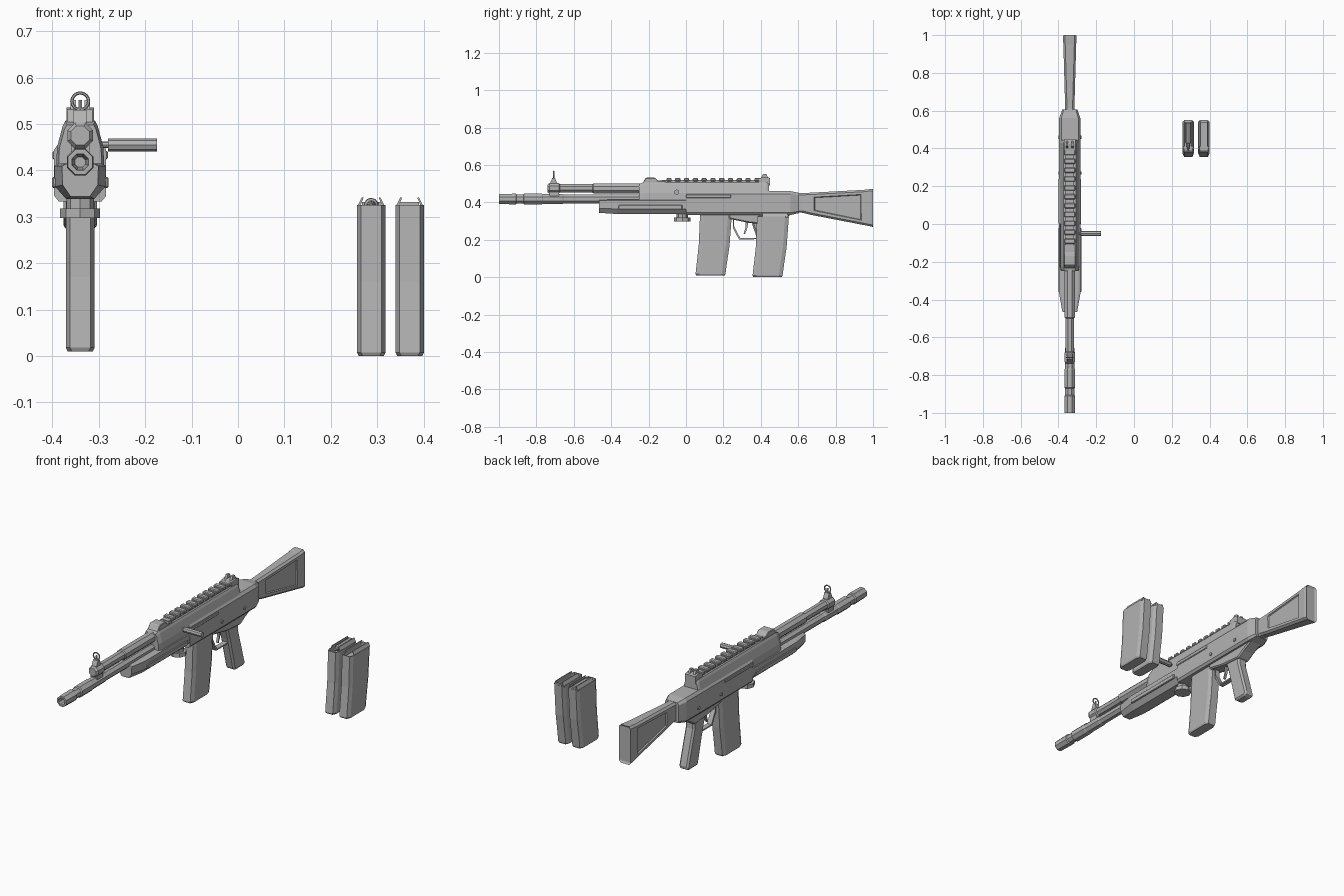
import bpy, bmesh, math
from mathutils import Matrix, Vector

cube = bpy.data.objects.get("Cube")
if cube:
    bpy.data.objects.remove(cube)

GX = -0.34  # centre line of the long assembly

mat = bpy.data.materials.new("plain_grey")
mat.use_nodes = True
GREY = (0.45, 0.45, 0.45, 1)
mat.diffuse_color = GREY
mat.node_tree.nodes["Principled BSDF"].inputs["Base Color"].default_value = GREY


def finish(name, bm, bevel=0):
    bmesh.ops.recalc_face_normals(bm, faces=bm.faces)
    me = bpy.data.meshes.new(name)
    bm.to_mesh(me)
    bm.free()
    me.materials.append(mat)
    ob = bpy.data.objects.new(name, me)
    bpy.context.collection.objects.link(ob)
    if bevel:
        mod = ob.modifiers.new("bevel", "BEVEL")
        mod.width = bevel
        mod.segments = 1
        mod.limit_method = "ANGLE"
    return ob


def skin(rings):
    """Join equal rings of points into a closed solid."""
    bm = bmesh.new()
    loops = [[bm.verts.new(p) for p in ring] for ring in rings]
    n = len(loops[0])
    for a, b in zip(loops, loops[1:]):
        for i in range(n):
            j = (i + 1) % n
            bm.faces.new((a[i], a[j], b[j], b[i]))
    bm.faces.new(loops[0])
    bm.faces.new(loops[-1])
    return bm


def slab(name, pts, half, bevel=0, x=GX):
    """Side profile of (y, z) points extruded across x."""
    return finish(name, skin([[(x + s, y, z) for y, z in pts] for s in (-half, half)]), bevel)


def box(name, x0, x1, y0, y1, z0, z1, bevel=0):
    return slab(name, [(y0, z0), (y1, z0), (y1, z1), (y0, z1)], (x1 - x0) / 2, bevel, (x0 + x1) / 2)


def run(name, half_profile, stations, bevel=0):
    """Mirrored (x, z) profile lofted along y; stations are (y, x scale, z scale, z pivot)."""
    outline = half_profile + [(-x, z) for x, z in reversed(half_profile)]
    rings = [[(GX + x * sx, y, p + (z - p) * sz) for x, z in outline] for y, sx, sz, p in stations]
    return finish(name, skin(rings), bevel)


def tube(name, stations, z, sides=8, x=GX):
    """Turned part along y from (y, radius) stations."""
    angles = [2 * math.pi * (i + 0.5) / sides for i in range(sides)]
    return finish(name, skin([[(x + r * math.cos(a), y, z + r * math.sin(a)) for a in angles]
                              for y, r in stations]))


def rod(name, start, end, r, sides=8):
    a, b = Vector(start), Vector(end)
    bm = bmesh.new()
    m = Matrix.Translation((a + b) / 2) @ (b - a).to_track_quat("Z", "Y").to_matrix().to_4x4()
    bmesh.ops.create_cone(bm, cap_ends=True, segments=sides, radius1=r, radius2=r,
                          depth=(b - a).length, matrix=m)
    return finish(name, bm)


# Barrel with stepped muzzle and hollow mouth
tube("barrel", [(-0.93, 0.012), (-1.0, 0.019), (-1.0, 0.029), (-0.91, 0.031), (-0.905, 0.026),
                (-0.87, 0.026), (-0.865, 0.031), (-0.77, 0.031), (-0.765, 0.028),
                (-0.66, 0.028), (-0.655, 0.025), (-0.2, 0.025)], 0.418)

# Gas tube above the barrel
tube("gas_tube", [(-0.74, 0.022), (-0.73, 0.03), (-0.68, 0.03), (-0.675, 0.024),
                  (-0.5, 0.024), (-0.495, 0.029), (-0.2, 0.029)], 0.475)
box("tube_clamp", GX - 0.02, GX + 0.02, -0.73, -0.68, 0.42, 0.48)

# Front sight
slab("front_sight_base", [(-0.73, 0.495), (-0.685, 0.495), (-0.7, 0.53), (-0.715, 0.53)], 0.014)
rod("front_sight_post", (GX, -0.707, 0.525), (GX, -0.707, 0.552), 0.004, 6)
bpy.ops.mesh.primitive_torus_add(major_radius=0.018, minor_radius=0.0035, major_segments=16,
                                 minor_segments=6, location=(GX, -0.707, 0.549),
                                 rotation=(math.pi / 2, 0, 0))
ring = bpy.context.object
ring.name = "front_sight_ring"
ring.data.materials.append(mat)

# Lower handguard and receiver
run("handguard", [(0.03, 0.338), (0.054, 0.365), (0.056, 0.41), (0.045, 0.415)],
    [(-0.465, 0.7, 0.9, 0.4), (-0.37, 1, 1, 0.4), (0.02, 1, 1, 0.4)])
run("lower_receiver", [(0.046, 0.333), (0.056, 0.345), (0.056, 0.445), (0.045, 0.46)],
    [(0, 1, 1, 0.4), (0.56, 1, 1, 0.4), (0.605, 0.72, 0.85, 0.4)])
run("upper_receiver", [(0.052, 0.40), (0.05, 0.45), (0.038, 0.495), (0.032, 0.507)],
    [(-0.25, 0.9, 0.9, 0.42), (-0.225, 1, 1, 0.4), (0.43, 1, 1, 0.4), (0.445, 0.9, 0.9, 0.42)])
for s in (-1, 1):
    x = GX + s * 0.056
    box("handguard_rib", x - 0.005, x + 0.005, -0.36, -0.02, 0.362, 0.386, 0.003)
    box("receiver_rib", x - 0.004, x + 0.004, 0.0, 0.24, 0.424, 0.442, 0.003)
    for y in (0.27, 0.46):
        rod("receiver_pin", (x, y, 0.375), (x + s * 0.005, y, 0.375), 0.009)

# Top rail with teeth and sights
box("rail_base", GX - 0.022, GX + 0.022, -0.13, 0.42, 0.5, 0.52)
for i in range(11):
    y = -0.105 + i * 0.047
    box("rail_tooth", GX - 0.029, GX + 0.029, y, y + 0.028, 0.512, 0.53, 0.004)
slab("rail_front_block", [(-0.235, 0.5), (-0.1, 0.5), (-0.115, 0.516), (-0.15, 0.516),
                          (-0.165, 0.532), (-0.215, 0.532)], 0.03, 0.003)
slab("rear_sight_base", [(0.39, 0.505), (0.45, 0.49), (0.45, 0.53), (0.425, 0.536), (0.39, 0.53)], 0.03)
for s in (-1, 1):
    slab("rear_sight_ear", [(0.4, 0.53), (0.44, 0.53), (0.43, 0.552), (0.412, 0.552)], 0.006,
         x=GX + s * 0.015)

# Side handle
rod("handle_stem", (GX + 0.03, -0.05, 0.455), (-0.27, -0.05, 0.455), 0.007)
rod("handle_grip", (-0.28, -0.05, 0.455), (-0.174, -0.05, 0.455), 0.014)

# Round stop under the handguard
rod("stop_neck", (GX, -0.02, 0.316), (GX, -0.02, 0.345), 0.03)
rod("stop_disc", (GX, -0.02, 0.297), (GX, -0.02, 0.318), 0.043)

# Trigger housing, guard, trigger and grip
slab("trigger_housing", [(0.23, 0.34), (0.23, 0.312), (0.34, 0.29), (0.46, 0.28),
                         (0.5, 0.305), (0.575, 0.34)], 0.036, 0.006)
path = [(0.25, 0.305), (0.25, 0.265), (0.283, 0.202), (0.36, 0.202), (0.395, 0.21)]
for (ya, za), (yb, zb) in zip(path, path[1:]):
    slab("trigger_guard", [(ya, za), (yb, zb), (yb + 0.007, zb + 0.007), (ya + 0.007, za + 0.007)], 0.013)
slab("trigger", [(0.318, 0.3), (0.335, 0.3), (0.327, 0.26), (0.315, 0.23), (0.308, 0.232), (0.317, 0.262)], 0.006)
slab("grip", [(0.35, 0.295), (0.455, 0.295), (0.457, 0.25), (0.512, 0.06), (0.5, 0.045),
              (0.425, 0.045), (0.415, 0.06), (0.372, 0.23)], 0.027, 0.009)

# Stock: chamfered loft with recessed sides
rings = []
for y, w, z0, z1 in [(0.59, 0.026, 0.345, 0.45), (0.62, 0.025, 0.345, 0.45), (0.67, 0.026, 0.333, 0.452),
                     (0.95, 0.034, 0.279, 0.467), (0.985, 0.036, 0.272, 0.471), (1.0, 0.034, 0.268, 0.472)]:
    c = 0.01
    half = [(w - c, z0), (w, z0 + c), (w, z1 - c), (w - c, z1)]
    rings.append([(GX + x, y, z) for x, z in half + [(-x, z) for x, z in reversed(half)]])
bm = skin(rings)
bmesh.ops.recalc_face_normals(bm, faces=bm.faces)
sides = [f for f in bm.faces if abs(f.normal.x) > 0.9 and 0.7 < f.calc_center_median().y < 0.9]
bmesh.ops.inset_individual(bm, faces=sides, thickness=0.02, depth=0)
bmesh.ops.inset_individual(bm, faces=sides, thickness=0.005, depth=-0.006)
butt = [f for f in bm.faces if f.normal.y > 0.9]
bmesh.ops.inset_individual(bm, faces=butt, thickness=0.01, depth=-0.006)
finish("stock", bm)


def magazine(name, x, dy, base, loaded):
    """Bent box with chamfered corners, open top and feed lips."""
    rings = []
    for z, y0, y1, w in [(0, 0.36, 0.512, 0.027), (0.008, 0.356, 0.516, 0.031), (0.08, 0.364, 0.526, 0.031),
                         (0.16, 0.373, 0.538, 0.031), (0.325, 0.38, 0.55, 0.031)]:
        c, n = 0.02, 0.009
        half = [(w - n, y0), (w, y0 + c), (w, y1 - c), (w - n, y1)]
        rings.append([(x + px, py + dy, base + z) for px, py in half + [(-px, py) for px, py in reversed(half)]])
    bm = skin(rings)
    bmesh.ops.recalc_face_normals(bm, faces=bm.faces)
    top = [f for f in bm.faces if f.normal.z > 0.9]
    bmesh.ops.inset_individual(bm, faces=top, thickness=0.006, depth=0)
    bmesh.ops.inset_individual(bm, faces=top, thickness=0.001, depth=-0.02)
    finish(name, bm)
    for s in (-1, 1):
        lip = [(0.031, 0.32), (0.02, 0.342), (0.016, 0.342), (0.025, 0.32)]
        finish(name + "_lip", skin([[(x + s * px, y + dy, base + pz) for px, pz in lip]
                                    for y in (0.41, 0.542)]))
    box(name + "_back", x - 0.02, x + 0.02, dy + 0.538, dy + 0.549, base + 0.31, base + 0.332)
    if loaded:
        tube(name + "_round", [(0.385 + dy, 0.003), (0.405 + dy, 0.008), (0.425 + dy, 0.01),
                               (0.43 + dy, 0.015), (0.535 + dy, 0.016)], base + 0.325, 10, x)


magazine("fitted_magazine", GX, -0.305, 0.01, False)
magazine("loaded_magazine", 0.287, 0, 0, True)
magazine("empty_magazine", 0.37, 0, 0, False)
